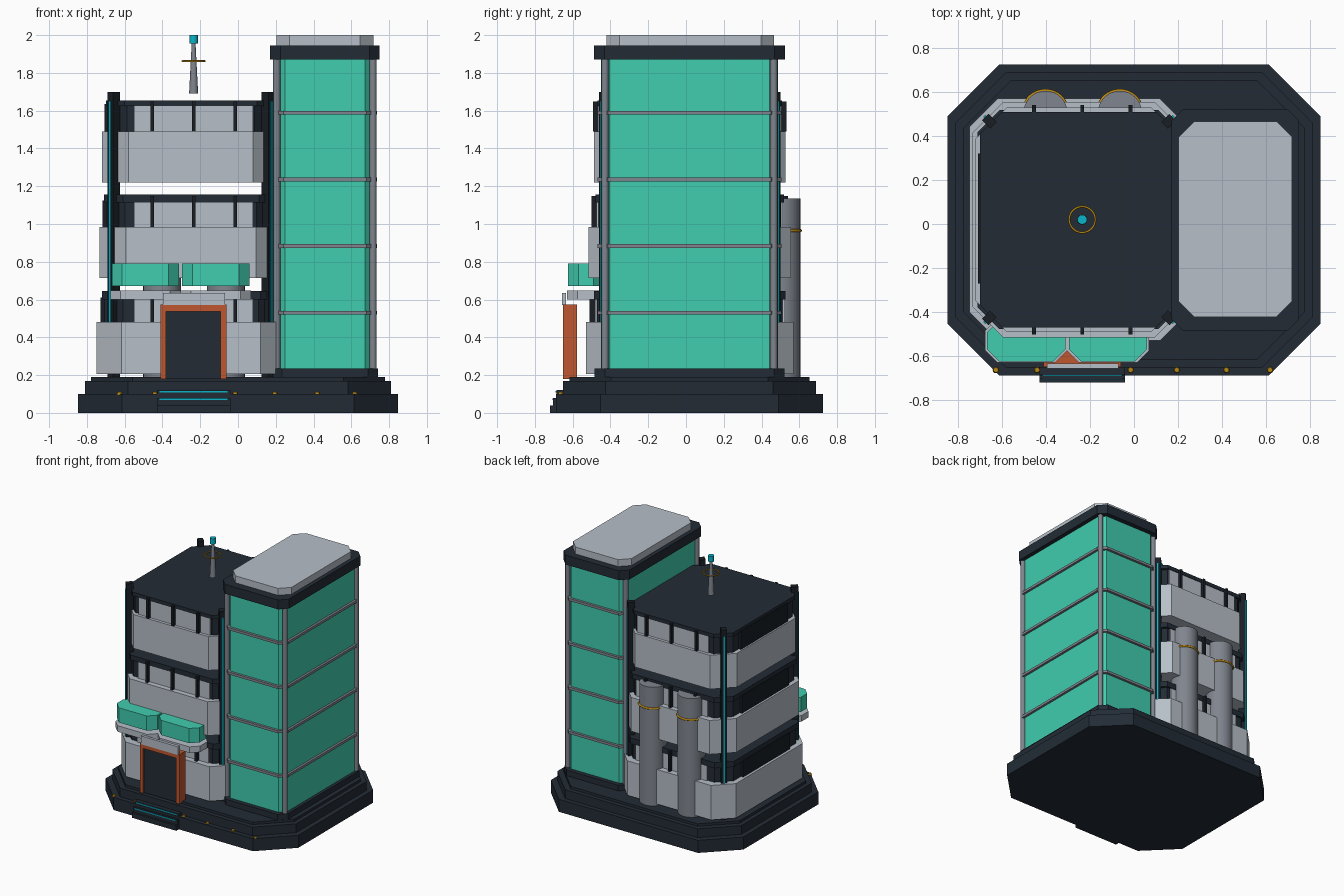
import bpy, bmesh, math
from mathutils import Matrix, Vector

if "Cube" in bpy.data.objects:
    bpy.data.objects.remove(bpy.data.objects["Cube"])


def material(name, rgb):
    m = bpy.data.materials.new(name)
    lin = [(c / 255 / 12.92) if c < 10 else ((c / 255 + 0.055) / 1.055) ** 2.4 for c in rgb]
    m.diffuse_color = (*lin, 1)
    m.use_nodes = True
    m.node_tree.nodes["Principled BSDF"].inputs["Base Color"].default_value = m.diffuse_color
    return m


DARK = material("dark slate", (34, 43, 53))
BLACK = material("near black", (25, 31, 37))
LIGHT = material("light grey", (183, 191, 200))
GREY = material("mid grey", (128, 133, 142))
GREEN = material("green glass", (65, 205, 175))
ORANGE = material("rust orange", (190, 86, 48))
GOLD = material("gold", (184, 136, 20))
CYAN = material("cyan glow", (10, 180, 200))


def finish(name, bm, mat):
    bmesh.ops.recalc_face_normals(bm, faces=bm.faces[:])
    me = bpy.data.meshes.new(name)
    bm.to_mesh(me)
    bm.free()
    me.materials.append(mat)
    ob = bpy.data.objects.new(name, me)
    bpy.context.collection.objects.link(ob)
    return ob


def octagon(name, cx, cy, hx, hy, c, z0, z1, mat):
    """Box with chamfered vertical corners."""
    pts = [(hx - c, -hy), (hx, c - hy), (hx, hy - c), (hx - c, hy),
           (c - hx, hy), (-hx, hy - c), (-hx, c - hy), (c - hx, -hy)]
    bm = bmesh.new()
    f = bm.faces.new([bm.verts.new((cx + x, cy + y, z0)) for x, y in pts])
    top = bmesh.ops.extrude_face_region(bm, geom=[f])["geom"]
    bmesh.ops.translate(bm, vec=(0, 0, z1 - z0),
                        verts=[g for g in top if isinstance(g, bmesh.types.BMVert)])
    if not any(f.calc_center_median().z == z0 for f in bm.faces):
        bottom = [v for v in bm.verts if abs(v.co.z - z0) < 1e-6]
        bmesh.ops.contextual_create(bm, geom=bottom)
    return finish(name, bm, mat)


def box(name, x0, x1, y0, y1, z0, z1, mat, turn=0):
    bm = bmesh.new()
    mid = Vector((x0 + x1, y0 + y1, z0 + z1)) / 2
    bmesh.ops.create_cube(bm, size=1, matrix=Matrix.Translation(mid) @ Matrix.Rotation(turn, 4, 'Z')
                          @ Matrix.Diagonal((x1 - x0, y1 - y0, z1 - z0, 1)))
    return finish(name, bm, mat)


def cylinder(name, x, y, z0, z1, r0, r1, mat, n=32):
    bm = bmesh.new()
    bmesh.ops.create_cone(bm, cap_ends=True, segments=n, radius1=r0, radius2=r1, depth=z1 - z0,
                          matrix=Matrix.Translation((x, y, (z0 + z1) / 2)))
    for f in bm.faces:
        f.smooth = len(f.verts) == 4
    return finish(name, bm, mat)


def ring(name, x, y, z, radius, tube, mat):
    bm = bmesh.new()
    n, k = 36, 8
    rows = [[bm.verts.new((x + (radius + tube * math.cos(b)) * math.cos(a),
                           y + (radius + tube * math.cos(b)) * math.sin(a), z + tube * math.sin(b)))
             for b in [math.tau * j / k for j in range(k)]] for a in [math.tau * i / n for i in range(n)]]
    for i in range(n):
        for j in range(k):
            p, q = rows[i], rows[(i + 1) % n]
            bm.faces.new((p[j], q[j], q[(j + 1) % k], p[(j + 1) % k])).smooth = True
    return finish(name, bm, mat)


# stepped plinth
for i, (hx, hy, z0, z1) in enumerate([(.848, .706, 0, .1), (.81, .67, .1, .17), (.777, .635, .17, .19)]):
    octagon(f"plinth_tier_{i+1}", 0, .018, hx, hy, .235 - i * .008, z0, z1, DARK)

# plinth lamps
for i, x in enumerate([-.627, -.44, -.015, .195, .42, .618]):
    cylinder(f"plinth_lamp_{i+1}", x, -.663, .094, .11, .015, .011, GOLD, 12)

# entrance steps with glowing edges
for i, (y, z) in enumerate([(-.72, .04), (-.703, .08), (-.686, .12)]):
    box(f"step_{i+1}", -.43, -.04, y, -.62, 0 if i == 0 else z - .04, z, DARK)
    if i:
        box(f"step_light_{i+1}", -.415, -.055, y - .004, y + .004, z - .013, z - .005, CYAN)

# glass tower
TX, TY = .46, .018
octagon("tower_foot", TX, TY, .282, .503, .055, .19, .235, DARK)
octagon("tower_glass", TX, TY, .257, .468, .045, .235, 1.87, GREEN)
octagon("tower_cornice", TX, TY, .29, .505, .055, 1.87, 1.945, DARK)
octagon("tower_roof_cap", TX, TY + .004, .257, .444, .07, 1.945, 2.0, LIGHT)
for i in range(4):
    z = .53 + i * .353
    octagon(f"tower_band_{i+1}", TX, TY, .275, .487, .055, z - .01, z + .01, GREY)
for sx in (-1, 1):
    for sy in (-1, 1):
        cylinder(f"tower_post_{sx}_{sy}", TX + sx * .255, TY + sy * .447, .2, 1.88, .019, .019, GREY, 12)

# main block: three stacked floors
BX, BY = -.25, .02
floors = [(.498, .55, .13, .205, .48, .60, .645),
          (.484, .535, .14, .715, .985, 1.115, 1.155),
          (.47, .508, .14, 1.22, 1.49, 1.625, 1.655)]
for i, (hx, hy, c, z0, z1, z2, z3) in enumerate(floors):
    n = i + 1
    cx, cy = .47 - .01 * i, .507 - .009 * i
    octagon(f"floor_{n}_parapet", BX, BY, hx, hy, c, z0, z1, LIGHT)
    octagon(f"floor_{n}_core", BX, BY, cx - .012, cy - .015, .1, z1, z2, DARK)
    octagon(f"floor_{n}_roof", BX, BY, cx, cy, .1, z2, z3, DARK)
    for sy, side in ((-1, "front"), (1, "back")):
        y = BY + sy * (cy - .01)
        box(f"floor_{n}_{side}_panel", -.55, .08, y - .006, y + .006, z1, z2, LIGHT)
        y = BY + sy * (cy + .003)
        for k in range(3):
            x = -.455 + k * .22
            box(f"floor_{n}_{side}_mullion_{k+1}", x - .009, x + .009, y - .02, y + .02, z1, z3 - .006, BLACK)
    box(f"floor_{n}_left_window", BX - cx - .008, BX - cx + .03, -.27, .32, z1, z2 + .01, BLACK)

# diagonal corner posts with light strips
for sx in (-1, 1):
    for sy in (-1, 1):
        x, y = BX + sx * .407, BY + sy * .447
        turn = math.atan2(sy, sx)
        box(f"corner_post_{sx}_{sy}", x - .026, x + .026, y - .021, y + .021, .19, 1.7, BLACK, turn)
        x, y = x + sx * .0205, y + sy * .0205
        box(f"corner_light_{sx}_{sy}", x - .004, x + .004, y - .006, y + .006, .3, 1.65, CYAN, turn)

# rear service columns
for i, x in enumerate((-.402, -.064)):
    cylinder(f"rear_column_{i+1}", x, .505, .19, 1.135, .1, .1, GREY)
    ring(f"rear_column_ring_{i+1}", x, .505, .965, .101, .008, GOLD)

# balcony trays with green planters
for i, x in enumerate((-.49, -.118)):
    octagon(f"planter_tray_{i+1}", x, -.53, .186, .1, .055, .6, .648, LIGHT)
    octagon(f"planter_{i+1}", x, -.53, .178, .094, .055, .673, .79, GREEN)

# entrance
box("door_panel", -.39, -.085, -.635, -.58, .18, .545, DARK)
box("door_frame_left", -.41, -.382, -.65, -.577, .18, .575, ORANGE)
box("door_frame_right", -.093, -.06, -.65, -.577, .18, .575, ORANGE)
box("door_frame_top", -.39, -.085, -.65, -.577, .538, .575, ORANGE)
box("door_lintel", -.396, -.07, -.656, -.634, .57, .636, LIGHT)

# roof antenna
cylinder("antenna_mast", -.235, .02, 1.69, 1.96, .024, .01, GREY, 16)
cylinder("antenna_tip", -.235, .02, 1.955, 2.0, .022, .022, CYAN, 16)
ring("antenna_ring", -.235, .02, 1.862, .059, .005, GOLD)
